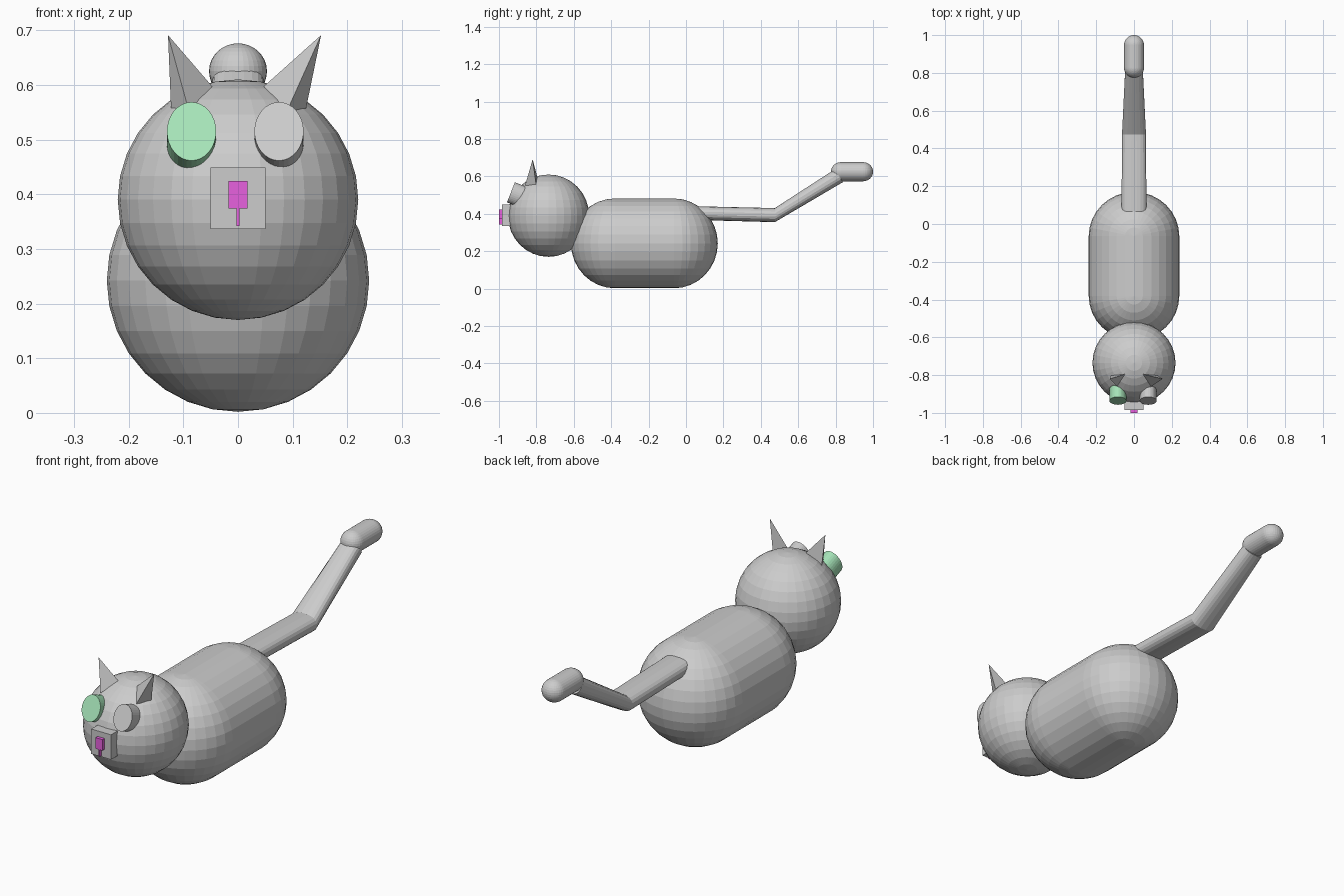
import bpy, bmesh, math
from mathutils import Vector, Matrix

if "Cube" in bpy.data.objects:
    bpy.data.objects.remove(bpy.data.objects["Cube"])


def material(name, rgb):
    m = bpy.data.materials.new(name)
    m.diffuse_color = (*rgb, 1)
    m.use_nodes = True
    m.node_tree.nodes["Principled BSDF"].inputs["Base Color"].default_value = m.diffuse_color
    return m


GREY = material("light_grey", (0.604, 0.604, 0.604))
GREEN = material("mint_green", (0.385, 0.783, 0.487))
PINK = material("magenta", (0.84, 0.127, 0.768))


def finish(bm, name, mat):
    bmesh.ops.recalc_face_normals(bm, faces=bm.faces)
    me = bpy.data.meshes.new(name)
    bm.to_mesh(me)
    bm.free()
    me.materials.append(mat)
    ob = bpy.data.objects.new(name, me)
    bpy.context.collection.objects.link(ob)
    return ob


def stretched_ball(name, y0, y1, z, radii, mat=GREY):
    """Ball with vertical poles, its back half pulled from y0 to y1."""
    bm = bmesh.new()
    bmesh.ops.create_uvsphere(bm, u_segments=32, v_segments=16, radius=1)
    rx, ry, rz = radii
    if y1 > y0:
        geom = bm.verts[:] + bm.edges[:] + bm.faces[:]
        # cut lightly either side of the middle so the straight part stays straight
        bmesh.ops.bisect_plane(bm, geom=geom, plane_co=(0, 0.002, 0), plane_no=(0, 1, 0))
    for v in bm.verts:
        x, y, h = v.co
        v.co = (x * rx, y * ry + (y1 if y > 0.001 else y0), z + h * rz)
    return finish(bm, name, mat)


def box(name, lo, hi, mat):
    bm = bmesh.new()
    bmesh.ops.create_cube(bm, size=1)
    lo, hi = Vector(lo), Vector(hi)
    for v in bm.verts:
        v.co = (lo + hi) / 2 + v.co * (hi - lo)
    return finish(bm, name, mat)


# Body and head
stretched_ball("body", -0.38, -0.065, 0.242, (0.24, 0.235, 0.24))
stretched_ball("head", -0.735, -0.735, 0.39, (0.22, 0.217, 0.22))

# Muzzle and nose with its thin line
box("muzzle", (-0.05, -0.985, 0.336), (0.05, -0.87, 0.449), GREY)
box("nose", (-0.0175, -1.0, 0.374), (0.0175, -0.98, 0.424), PINK)
box("nose_line", (-0.003, -1.0, 0.342), (0.003, -0.98, 0.375), PINK)

# Eyes: oval drums tilted upwards, one of them green
for side, x, mat in (("left", -0.085, GREEN), ("right", 0.075, GREY)):
    bm = bmesh.new()
    depth = 0.12
    bmesh.ops.create_cone(bm, cap_ends=True, segments=32, radius1=1, radius2=1, depth=depth)
    bmesh.ops.transform(bm, verts=bm.verts, matrix=(
        Matrix.Translation((x, -0.936, 0.515))
        @ Matrix.Rotation(math.radians(90 - 21.5), 4, "X")
        @ Matrix.Translation((0, 0, -depth / 2))
        @ Matrix.Diagonal((0.045, 0.0575, 1, 1))))
    finish(bm, side + "_eye", mat)

# Ears: slim pyramids leaning outwards
for side, s, tip_x in (("left", -1, -0.128), ("right", 1, 0.152)):
    bm = bmesh.new()
    base = [bm.verts.new((s * x, y, z)) for x, y, z in
            ((0.122, -0.80, 0.545), (0.047, -0.795, 0.597), (0.09, -0.86, 0.553))]
    tip = bm.verts.new((tip_x, -0.82, 0.691))
    bm.faces.new(base)
    for i in range(3):
        bm.faces.new((base[i], base[(i + 1) % 3], tip))
    finish(bm, side + "_ear", GREY)

# Tail: flattened tube bent upwards; rows are y, z, section tilt, half width, half height
bm = bmesh.new()
rings = []
SIDES = 20
for y, z, tilt, w, h in ((0.0, 0.405, 0, 0.067, 0.037),
                         (0.475, 0.393, 0, 0.064, 0.038),
                         (0.818, 0.604, 31, 0.047, 0.041)):
    ring = []
    t = math.radians(tilt)
    for k in range(SIDES):
        a = 2 * math.pi * (k + 0.5) / SIDES
        c, d = math.cos(a), math.sin(a)
        px = w * math.copysign(abs(c) ** 0.8, c)
        pz = h * math.copysign(abs(d) ** 0.8, d)
        ring.append(bm.verts.new((px, y - pz * math.sin(t), z + pz * math.cos(t))))
    rings.append(ring)
for a, b in zip(rings, rings[1:]):
    for k in range(SIDES):
        n = (k + 1) % SIDES
        bm.faces.new((a[k], a[n], b[n], b[k]))
bm.faces.new(rings[0])
bm.faces.new(rings[-1])
finish(bm, "tail", GREY)

# Rounded tail tip
stretched_ball("tail_tip", 0.828, 0.947, 0.625, (0.053, 0.053, 0.051))
